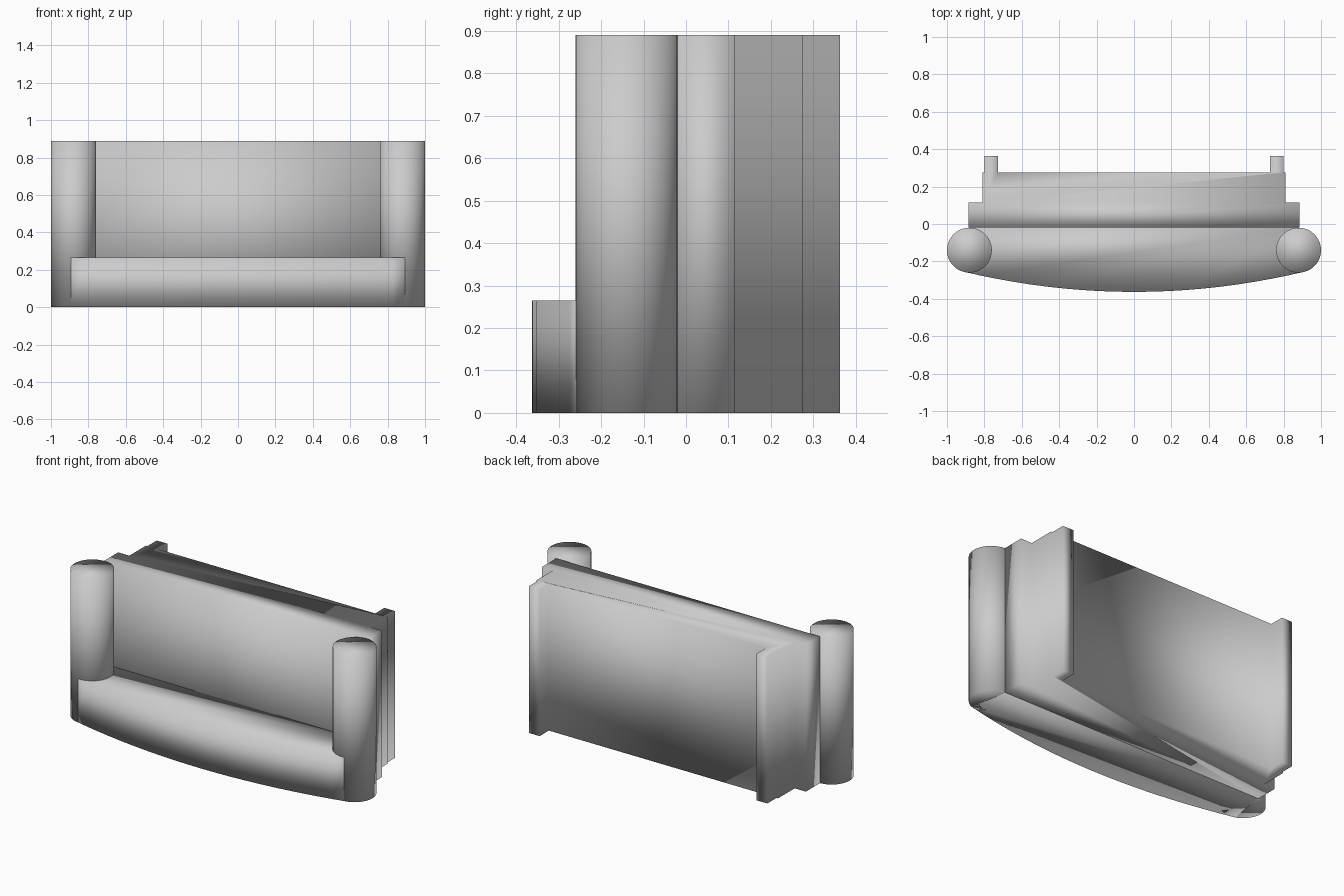
import bpy
import bmesh

cube = bpy.data.objects.get("Cube")
if cube:
    bpy.data.objects.remove(cube, do_unlink=True)

HEIGHT = 0.89
SILL_TOP = 0.265
WALL_FRONT = -0.02

grey = bpy.data.materials.new("light grey")
grey.use_nodes = True
colour = (0.6, 0.6, 0.6, 1)
grey.diffuse_color = colour
grey.node_tree.nodes["Principled BSDF"].inputs["Base Color"].default_value = colour


def finish(obj):
    """Give the part its colour and soft shading that rolls over every edge."""
    obj.data.materials.append(grey)
    bpy.ops.object.select_all(action='DESELECT')
    obj.select_set(True)
    bpy.context.view_layer.objects.active = obj
    bpy.ops.object.shade_smooth()


def extrude_plan(name, plan, height):
    """Raise a plan outline from the ground to the given height."""
    bm = bmesh.new()
    face = bm.faces.new([bm.verts.new((x, y, 0)) for x, y in plan])
    raised = bmesh.ops.extrude_face_region(bm, geom=[face], use_keep_orig=True)
    top = [v for v in raised["geom"] if isinstance(v, bmesh.types.BMVert)]
    bmesh.ops.translate(bm, verts=top, vec=(0, 0, height))
    bmesh.ops.recalc_face_normals(bm, faces=bm.faces)
    mesh = bpy.data.meshes.new(name)
    bm.to_mesh(mesh)
    bm.free()
    obj = bpy.data.objects.new(name, mesh)
    bpy.context.collection.objects.link(obj)
    finish(obj)


# Stepped wall with two tabs at the back
half = [(0.885, WALL_FRONT), (0.885, 0.115), (0.81, 0.115), (0.81, 0.275),
        (0.8, 0.275), (0.8, 0.363), (0.728, 0.363), (0.728, 0.275)]
extrude_plan("stepped_wall", half + [(-x, y) for x, y in reversed(half)], HEIGHT)

# Low sill with a bowed front
reach, steps = 0.92, 20
bow = []
for i in range(steps + 1):
    x = reach * (2 * i / steps - 1)
    bow.append((x, -0.363 + 0.11 * (x / reach) ** 2))
extrude_plan("bowed_sill", bow + [(0.88, WALL_FRONT), (-0.88, WALL_FRONT)], SILL_TOP)

# Round columns at the front corners
for side, sign in (("left", 1), ("right", -1)):
    bpy.ops.mesh.primitive_cylinder_add(vertices=48, radius=0.12, depth=HEIGHT,
                                        location=(sign * 0.88, -0.14, HEIGHT / 2))
    column = bpy.context.object
    column.name = side + "_column"
    finish(column)
